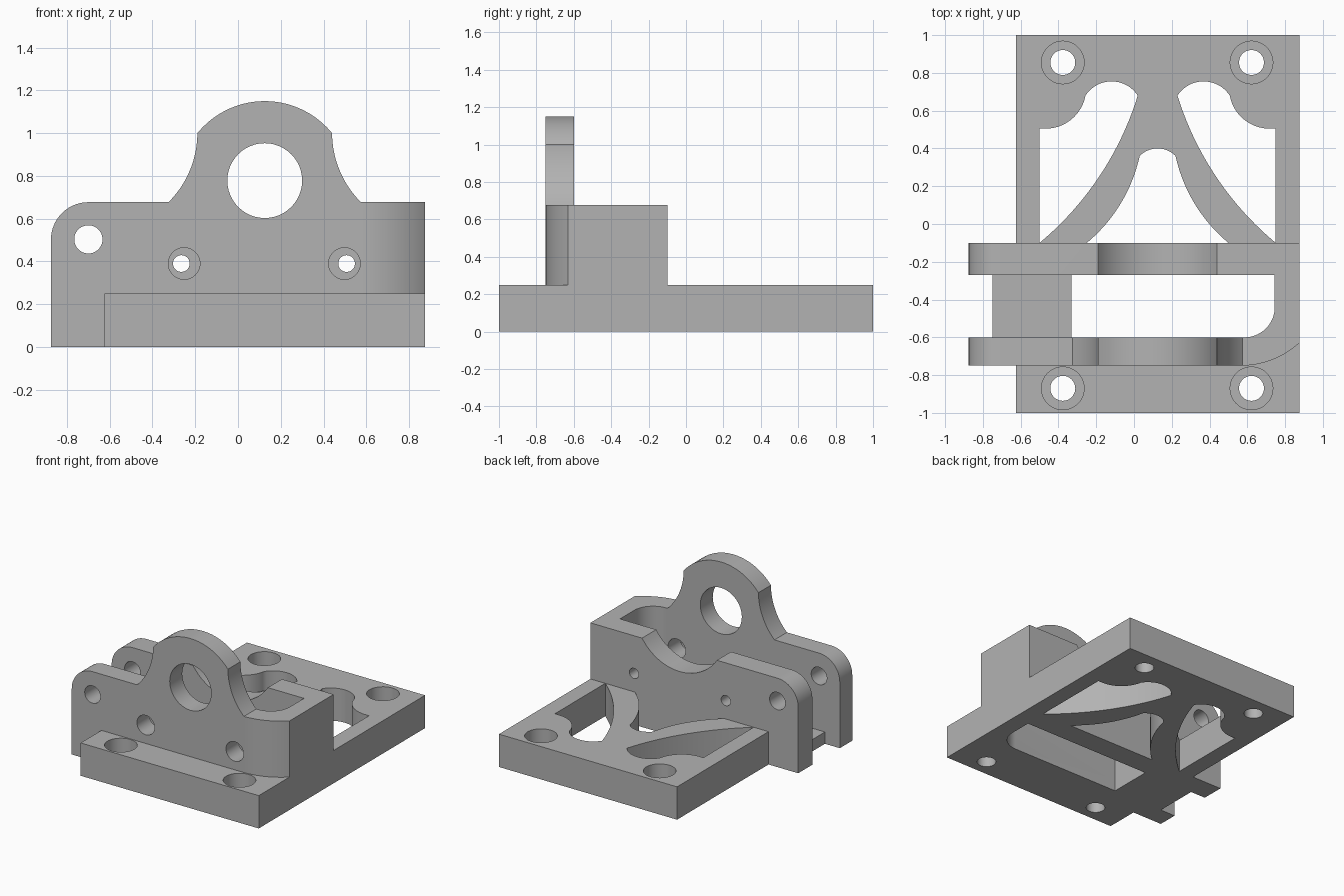
import bpy, bmesh, math
from mathutils import Vector

if "Cube" in bpy.data.objects:
    bpy.data.objects.remove(bpy.data.objects["Cube"])

grey = bpy.data.materials.new("bracket_grey")
grey.use_nodes = True
grey.diffuse_color = (0.45, 0.45, 0.45, 1)
grey.node_tree.nodes["Principled BSDF"].inputs["Base Color"].default_value = (0.45, 0.45, 0.45, 1)

MID = 0.125  # symmetry line of the lobe, dip and openings


def arc(p, q, sag, n=20):
    """Arc from p to q, bulging to the left of travel by sag."""
    p, q = Vector(p), Vector(q)
    along = (q - p).normalized()
    left = Vector((-along.y, along.x)) * (1 if sag > 0 else -1)
    s, c = abs(sag), (q - p).length
    r = (c * c / 4 + s * s) / (2 * s)
    a = 2 * math.atan(2 * s / c)
    mid = (p + q) / 2 + left * (s - r)
    return [tuple(mid + r * (left * math.cos(t) + along * math.sin(t)))
            for t in (a * (2 * i / n - 1) for i in range(n + 1))]


def mirror(points):
    return [(2 * MID - x, y) for x, y in reversed(points)]


def circle(x, y, r, n=48):
    return [(x + r * math.cos(2 * math.pi * i / n), y + r * math.sin(2 * math.pi * i / n))
            for i in range(n)]


def box(x0, x1, y0, y1):
    return [(x0, y0), (x1, y0), (x1, y1), (x0, y1)]


def prism(name, points, axis, lo, hi):
    """Extrude a flat profile along z (plan) or y (elevation)."""
    bm = bmesh.new()
    place = (lambda u, v: (u, v, lo)) if axis == "z" else (lambda u, v: (u, lo, v))
    face = bm.faces.new([bm.verts.new(place(u, v)) for u, v in points])
    moved = bmesh.ops.extrude_face_region(bm, geom=[face])["geom"]
    step = Vector((0, 0, hi - lo)) if axis == "z" else Vector((0, hi - lo, 0))
    bmesh.ops.translate(bm, vec=step, verts=[g for g in moved if isinstance(g, bmesh.types.BMVert)])
    bmesh.ops.recalc_face_normals(bm, faces=bm.faces)
    mesh = bpy.data.meshes.new(name)
    bm.to_mesh(mesh)
    bm.free()
    mesh.materials.append(grey)
    obj = bpy.data.objects.new(name, mesh)
    bpy.context.collection.objects.link(obj)
    return obj


def combine(target, others, operation):
    """Apply exact booleans, then discard the tools."""
    for tool in others:
        mod = target.modifiers.new("combine", "BOOLEAN")
        mod.operation, mod.solver, mod.object = operation, "EXACT", tool
        bpy.context.view_layer.update()
        result = target.evaluated_get(bpy.context.evaluated_depsgraph_get())
        mesh = bpy.data.meshes.new_from_object(result)
        target.modifiers.clear()
        target.data = mesh
        bpy.data.objects.remove(tool)


# Base plate with counterbored screw holes
bracket = prism("bracket_body", box(-0.625, 0.875, -1, 1), "z", 0, 0.25)
cutters = []
for x in (-0.377, 0.622):
    for y in (-0.87, 0.855):
        cutters.append(prism("screw_hole", circle(x, y, 0.066), "z", -0.1, 0.4))
        cutters.append(prism("counterbore", circle(x, y, 0.113), "z", 0.09, 0.4))

# Curved weight-saving openings behind the walls
side = [(-0.5, -0.1), (-0.5, 0.505)]
side += arc((-0.46, 0.505), (-0.257, 0.68), -0.047)
side += arc((-0.257, 0.68), (0.02, 0.68), 0.075)[1:]
side += arc((0.02, 0.68), (-0.5, -0.1), 0.068)[1:-1]
flank = arc((-0.25, -0.1), (0.03, 0.36), -0.045)
arch = flank + arc((0.03, 0.36), (0.22, 0.36), 0.04)[1:-1] + mirror(flank)
for outline in (side, mirror(side), arch):
    cutters.append(prism("opening", outline, "z", -0.1, 0.4))

# Slot recess leaving a thin floor between the walls
cutters.append(prism("recess", box(-0.9, -0.33, -0.6, -0.27), "z", 0.09, 0.4))
combine(bracket, cutters, "DIFFERENCE")

# Front wall with lobe, back wall with dip
left_end = [(-0.875, 0)] + arc((-0.875, 0.502), (-0.7, 0.677), 0.0513)
right_end = [(0.875, 0.677), (0.875, 0)]
flare = arc((-0.325, 0.677), (-0.19, 1.0), -0.0346)
lobe = flare + arc((-0.19, 1.0), (0.44, 1.0), 0.15)[1:-1] + mirror(flare)
dip = arc((-0.19, 0.677), (0.44, 0.677), -0.17)
front_wall = prism("front_wall", left_end + lobe + right_end, "y", -0.75, -0.6)
back_wall = prism("back_wall", left_end + dip + right_end, "y", -0.27, -0.1)


def bores(wall, holes):
    combine(wall, [prism("bore", circle(*h), "y", -0.9, 0.1) for h in holes], "DIFFERENCE")


bores(front_wall, [(-0.7, 0.503, 0.066), (MID, 0.778, 0.175), (-0.252, 0.39, 0.074), (0.498, 0.39, 0.074)])
bores(back_wall, [(-0.7, 0.503, 0.066), (-0.265, 0.39, 0.039), (0.508, 0.39, 0.039)])

# Side wall and floor tab
side_wall = prism("side_wall", box(0.58, 0.875, -0.75, -0.1), "z", 0, 0.677)
floor_tab = prism("floor_tab", box(-0.75, -0.5, -0.65, -0.2), "z", 0, 0.09)
combine(bracket, [front_wall, back_wall, side_wall, floor_tab], "UNION")

# Through slot with a rounded inner corner, and the rounded outer corner
slot = [(-0.33, -0.27), (-0.33, -0.6)] + arc((0.585, -0.6), (0.745, -0.44), -0.0469) + [(0.745, -0.27)]
corner = arc((0.57, -0.75), (0.875, -0.63), -0.0301) + [(0.95, -0.63), (0.95, -0.85), (0.57, -0.85)]
combine(bracket, [prism("slot", slot, "z", -0.1, 1.3),
                  prism("outer_corner", corner, "z", 0.25, 1.3)], "DIFFERENCE")

# Smooth the curved faces, keeping crisp edges
bpy.ops.object.select_all(action="DESELECT")
bracket.select_set(True)
bpy.context.view_layer.objects.active = bracket
bpy.ops.object.shade_smooth_by_angle(angle=math.radians(25))
